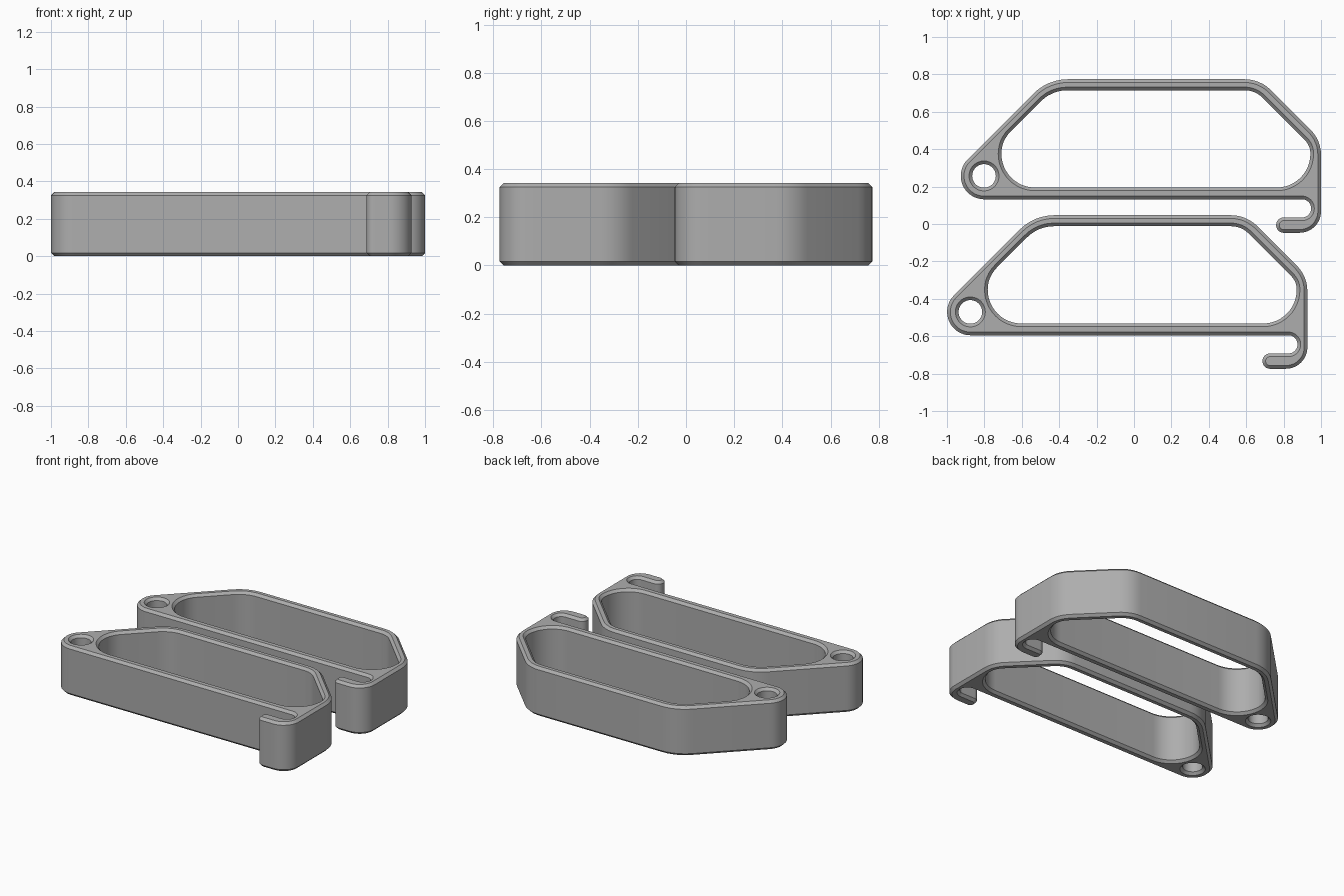
import bpy, math
from mathutils import Vector

if "Cube" in bpy.data.objects:
    bpy.data.objects.remove(bpy.data.objects["Cube"])

HEIGHT, CHAMFER = 0.342, 0.017

grey = bpy.data.materials.new("plain grey")
grey.diffuse_color = (0.42, 0.42, 0.42, 1)
grey.use_nodes = True
grey.node_tree.nodes["Principled BSDF"].inputs["Base Color"].default_value = grey.diffuse_color


def fillet(corners):
    """Round every (x, y, radius) corner of a closed polygon."""
    pts, n = [], len(corners)
    for i, (x, y, r) in enumerate(corners):
        p = Vector((x, y))
        a = (Vector(corners[i - 1][:2]) - p).normalized()
        b = (Vector(corners[(i + 1) % n][:2]) - p).normalized()
        half = a.angle(b) / 2
        centre = p + (a + b).normalized() * (r / math.sin(half))
        start = p + a * (r / math.tan(half)) - centre
        end = p + b * (r / math.tan(half)) - centre
        turn = math.atan2(start.x * end.y - start.y * end.x, start.dot(end))
        steps = max(4, round(abs(turn) / math.radians(7.5)))
        for k in range(steps + 1):
            t = turn * k / steps
            q = centre + Vector((start.x * math.cos(t) - start.y * math.sin(t),
                                 start.x * math.sin(t) + start.y * math.cos(t)))
            if not pts or (q - pts[-1]).length > 1e-4:
                pts.append(q)
    if (pts[0] - pts[-1]).length < 1e-4:
        pts.pop()
    return pts


# Outer outline: eyelet tip, slot, hook finger, right wall, sloped shoulders
outline = fillet([(-1.176, -0.595, 0.125), (0.874, -0.595, 0.048),
                  (0.874, -0.692, 0.048), (0.687, -0.692, 0.04),
                  (0.687, -0.774, 0.04), (0.927, -0.774, 0.115),
                  (0.927, -0.279, 0.19), (0.601, 0.047, 0.2),
                  (-0.534, 0.047, 0.26)])
# Large window in the middle
window = fillet([(-0.782, -0.532, 0.18), (0.87, -0.532, 0.18),
                 (0.87, -0.308, 0.1), (0.574, -0.012, 0.13),
                 (-0.512, -0.012, 0.2), (-0.782, -0.282, 0.165)])
# Round eyelet hole
eyelet = [Vector((-0.875 + 0.063 * math.cos(math.tau * k / 48),
                  -0.47 + 0.063 * math.sin(math.tau * k / 48))) for k in range(48)]


def make_clip(name, dx, dy):
    """Fill the outline, extrude it and chamfer all rims."""
    curve = bpy.data.curves.new(name, 'CURVE')
    curve.dimensions = '2D'
    curve.fill_mode = 'BOTH'
    curve.extrude = HEIGHT / 2 - CHAMFER
    curve.bevel_depth = CHAMFER
    curve.bevel_resolution = 0
    curve.offset = -CHAMFER
    for loop in (outline, window, eyelet):
        s = curve.splines.new('POLY')
        s.points.add(len(loop) - 1)
        for pt, q in zip(s.points, loop):
            pt.co = (q.x, q.y, 0, 1)
        s.use_cyclic_u = True
    curve.materials.append(grey)
    ob = bpy.data.objects.new(name, curve)
    bpy.context.collection.objects.link(ob)
    ob.location = (dx, dy, HEIGHT / 2)
    bpy.ops.object.select_all(action='DESELECT')
    ob.select_set(True)
    bpy.context.view_layer.objects.active = ob
    bpy.ops.object.convert(target='MESH')
    ob = bpy.context.object
    # Weld the caps to the walls
    bpy.ops.object.mode_set(mode='EDIT')
    bpy.ops.mesh.select_all(action='SELECT')
    bpy.ops.mesh.remove_doubles(threshold=0.0003)
    bpy.ops.mesh.normals_make_consistent(inside=False)
    bpy.ops.object.mode_set(mode='OBJECT')
    bpy.ops.object.shade_smooth_by_angle(angle=math.radians(30))
    ob.name = name


make_clip("front_clip", 0, 0)
make_clip("back_clip", 0.073, 0.727)
